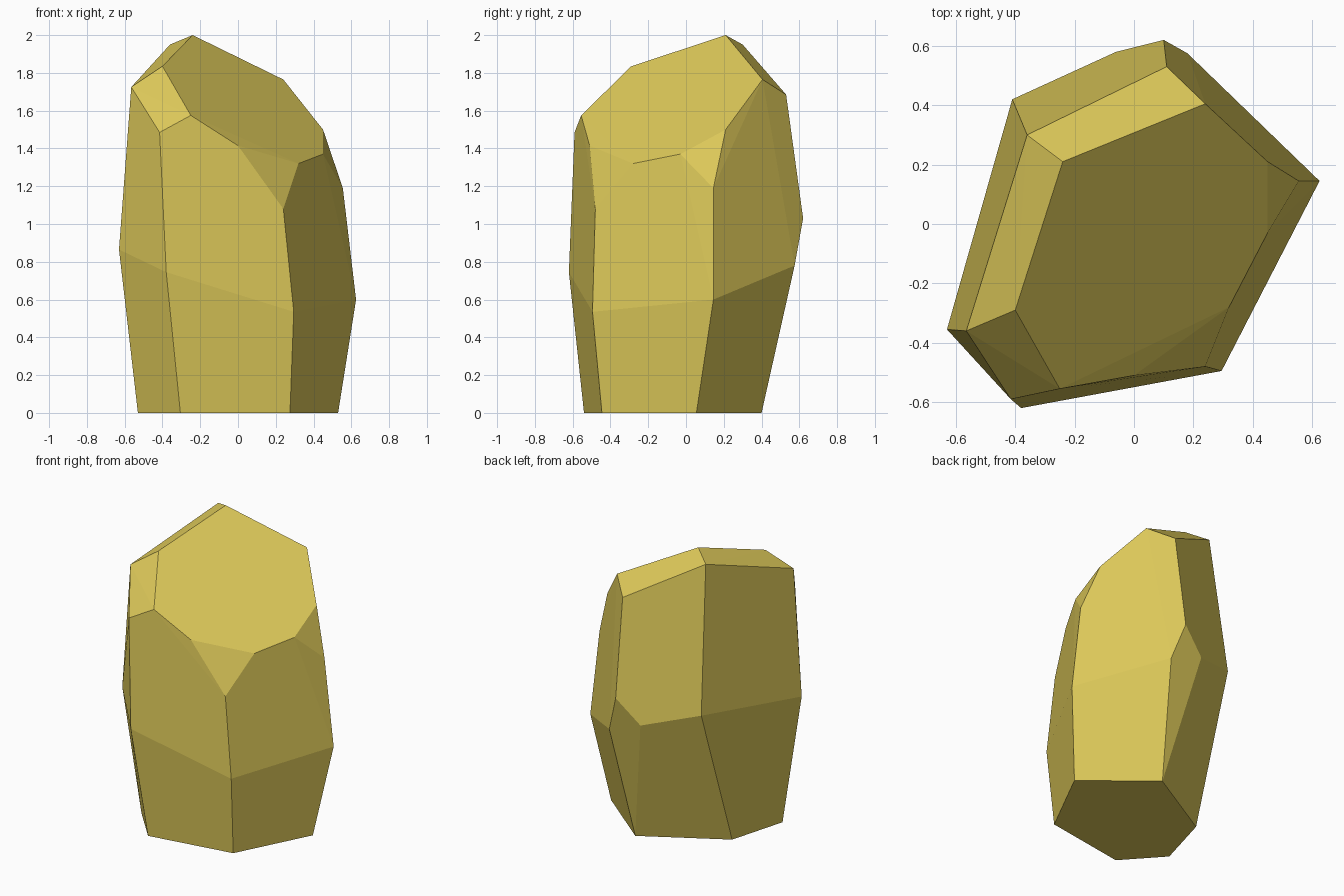
import bpy
import bmesh
from math import radians

# Remove the default cube only
default_cube = bpy.data.objects.get("Cube")
if default_cube:
    bpy.data.objects.remove(default_cube, do_unlink=True)


def flat_material(name, colour):
    """Create a plain material with the same viewport and render colour."""
    material = bpy.data.materials.new(name)
    material.use_nodes = True
    material.diffuse_color = colour
    shader = material.node_tree.nodes["Principled BSDF"]
    shader.inputs["Base Color"].default_value = colour
    shader.inputs["Roughness"].default_value = 1
    return material


def faceted_stone(name, rings, material):
    """Wrap a convex, flat-faced solid around a stack of corner rings."""
    mesh = bpy.data.meshes.new(name)
    bm = bmesh.new()
    for ring in rings:
        for corner in ring:
            bm.verts.new(corner)
    hull = bmesh.ops.convex_hull(bm, input=bm.verts)
    leftover = {item for key in ("geom_interior", "geom_unused")
                for item in hull[key] if isinstance(item, bmesh.types.BMVert)}
    bmesh.ops.delete(bm, geom=list(leftover), context="VERTS")

    # Merge the nearly coplanar triangles into broad planes
    bmesh.ops.dissolve_limit(bm, angle_limit=radians(2),
                             verts=bm.verts, edges=bm.edges)
    bmesh.ops.recalc_face_normals(bm, faces=bm.faces)
    for face in bm.faces:
        face.smooth = False
    bm.to_mesh(mesh)
    bm.free()
    mesh.materials.append(material)
    stone = bpy.data.objects.new(name, mesh)
    bpy.context.collection.objects.link(stone)
    return stone


# Flat six-sided foot
foot = [(-.305, -.54, 0), (.275, -.445, 0), (.53, .055, 0),
        (.105, .4, 0), (-.42, .1, 0), (-.53, -.29, 0)]

# Widest belt, where the sides start leaning inwards
belt = [(-.38, -.62, .745), (.295, -.495, .535), (.625, .145, .6),
        (.18, .575, .78), (.1, .62, 1.03), (-.06, .58, .87),
        (-.41, .42, .97), (-.63, -.355, .865)]

# Shoulder corners below the crown
shoulder = [(-.415, -.59, 1.485), (.24, -.48, 1.08), (.555, .145, 1.19),
            (.11, .53, 1.685), (-.36, .3, 1.95), (-.565, -.36, 1.725)]

# Large sloping plane that cuts off the top
crown = [(-.24, .21, 2), (.24, .405, 1.765), (.45, .21, 1.5),
         (.45, -.03, 1.37), (.32, -.28, 1.32), (0, -.51, 1.415),
         (-.25, -.555, 1.575), (-.4, -.29, 1.835)]

ochre = flat_material("ochre stone", (.72, .58, .1, 1))
faceted_stone("stone", [foot, belt, shoulder, crown], ochre)
